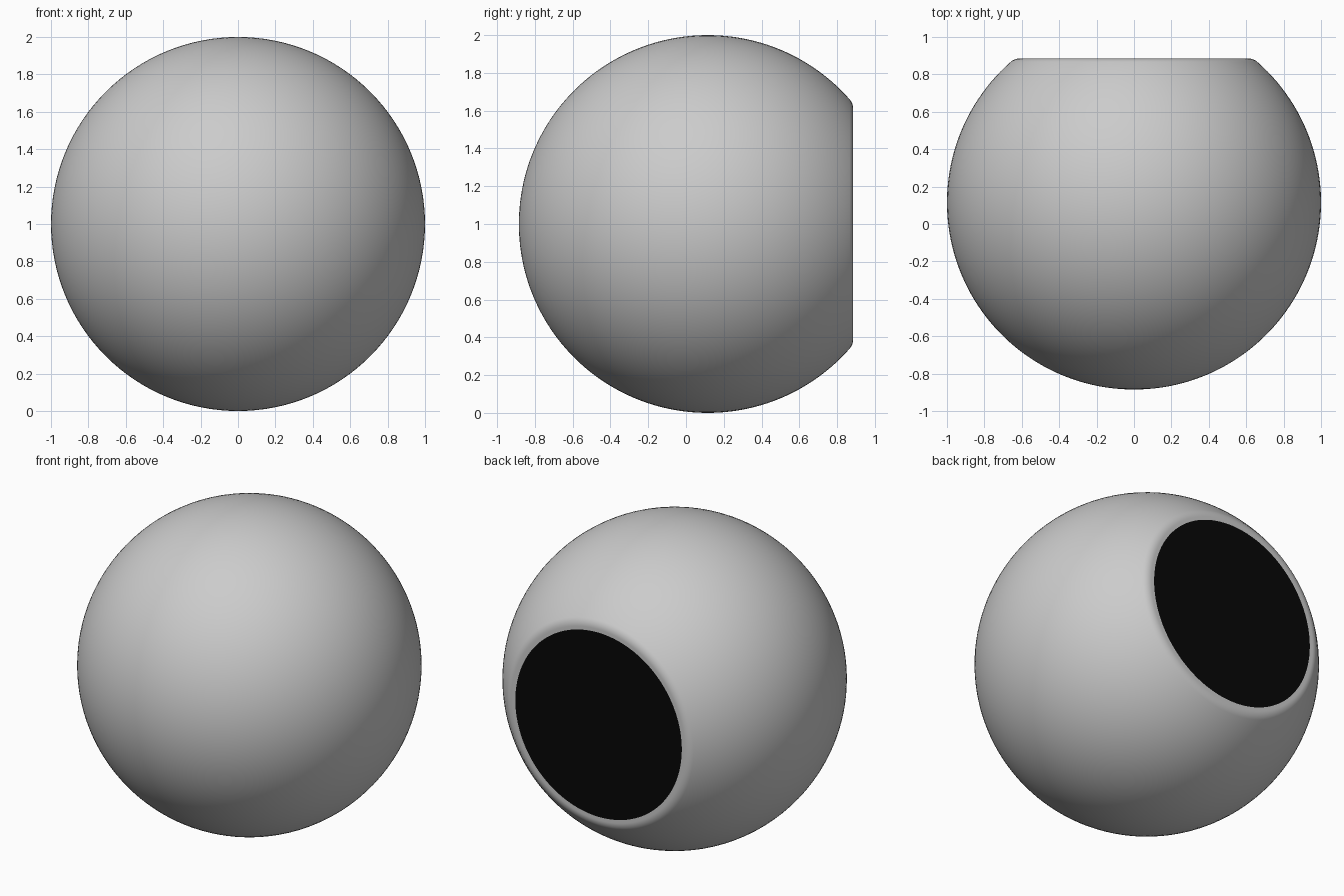
import bpy, bmesh, math
from mathutils import Vector, Matrix

if "Cube" in bpy.data.objects:
    bpy.data.objects.remove(bpy.data.objects["Cube"])

CY, CUT = 0.115, 0.77        # ball centre in y, opening plane distance from it
FILLET = 0.076               # rounded lip radius
R_FLAT, R_DISC = 0.61, 0.59  # flat lip ring: outer and inner radius
SEG = 128


def lathe(name, profile):
    """Revolve (radius, depth) points around the y axis through the ball centre."""
    bm = bmesh.new()
    verts = [bm.verts.new((r, d, 0)) for r, d in profile]
    edges = [bm.edges.new(p) for p in zip(verts, verts[1:])]
    bmesh.ops.spin(bm, geom=verts + edges, cent=(0, 0, 0), axis=(0, 1, 0),
                   angle=math.tau, steps=SEG, use_duplicate=False)
    bmesh.ops.remove_doubles(bm, verts=bm.verts, dist=1e-5)
    bmesh.ops.recalc_face_normals(bm, faces=bm.faces)
    # make sure normals face away from the ball centre
    if sum(f.normal.dot(f.calc_center_median()) for f in bm.faces) < 0:
        bmesh.ops.reverse_faces(bm, faces=bm.faces)
    for f in bm.faces:
        f.smooth = True
    me = bpy.data.meshes.new(name)
    bm.to_mesh(me)
    bm.free()
    ob = bpy.data.objects.new(name, me)
    ob.location = (0, CY, 1)
    bpy.context.collection.objects.link(ob)
    return ob


# Ball shell: sphere arc, rounded lip, flat ring
fc_d = CUT - FILLET
end = math.acos(fc_d / (1 - FILLET))          # angle from +y where the lip begins
profile = []
for i in range(65):
    a = math.pi + (end - math.pi) * i / 64
    profile.append((max(0.0, math.sin(a)), math.cos(a)))
fc_r = (1 - FILLET) * math.sin(end)
for i in range(1, 9):
    a = end * (1 - i / 8)
    profile.append((fc_r + FILLET * math.sin(a), fc_d + FILLET * math.cos(a)))
profile.append((R_DISC, CUT))
lathe("ball_shell", profile)

# Black flat disc filling the opening
disc = lathe("black_window", [(R_DISC, CUT), (0, CUT)])
mat = bpy.data.materials.new("black")
mat.diffuse_color = (0.002, 0.002, 0.002, 1)
mat.use_nodes = True
mat.node_tree.nodes["Principled BSDF"].inputs["Base Color"].default_value = mat.diffuse_color
disc.data.materials.append(mat)
